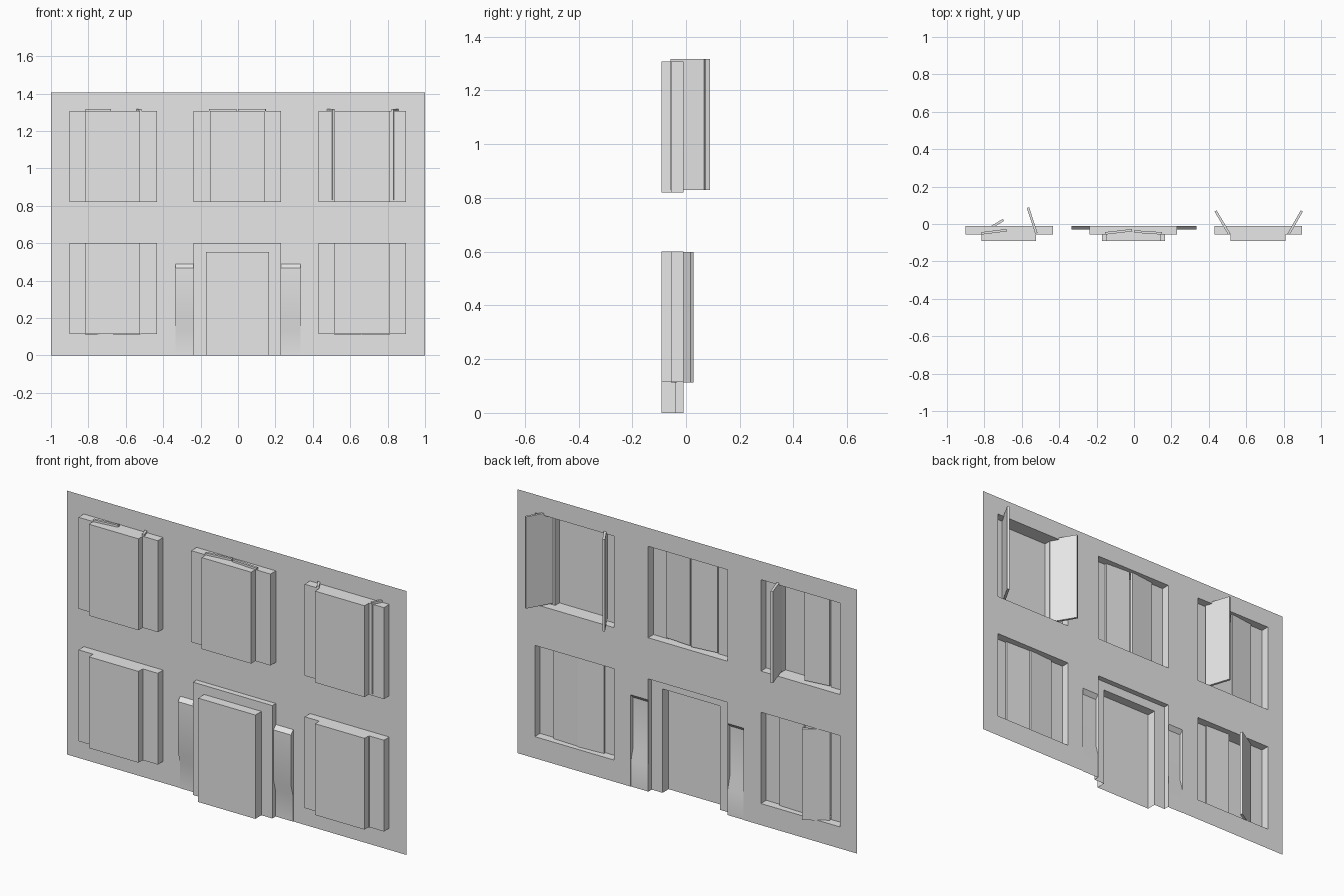
import bpy, bmesh, math
from mathutils import Vector, Matrix

cube = bpy.data.objects.get("Cube")
if cube:
    bpy.data.objects.remove(cube, do_unlink=True)

grey = bpy.data.materials.new("plain_grey")
grey.use_nodes = True
colour = (0.8, 0.8, 0.8, 1)
grey.diffuse_color = colour
grey.node_tree.nodes["Principled BSDF"].inputs["Base Color"].default_value = colour

WALL, STEP, OUTER = -0.01, -0.055, -0.091   # depths of wall, jamb step and pane
UPPER, LOWER = (0.82, 1.307), (0.115, 0.601)
WINDOW_X = {"right": -0.901, "centre": -0.237, "left": 0.431}
WIDTH = 0.467
DOOR = (-0.237, 0.23, 0.0, 0.601)
COLUMN_TOP = 0.489


def finish(name, bm, normals=True):
    if normals:
        bmesh.ops.recalc_face_normals(bm, faces=bm.faces)
    mesh = bpy.data.meshes.new(name)
    bm.to_mesh(mesh)
    bm.free()
    mesh.materials.append(grey)
    ob = bpy.data.objects.new(name, mesh)
    bpy.context.collection.objects.link(ob)
    return ob


def loft(bm, rows):
    """Bridge consecutive rows of points with quads; return the vertex rows."""
    rows = [[bm.verts.new(p) for p in row] for row in rows]
    for a, b in zip(rows, rows[1:]):
        for i in range(len(a) - 1):
            bm.faces.new((a[i], a[i + 1], b[i + 1], b[i]))
    return rows


def wall(holes):
    """Flat sheet with rectangular openings."""
    xs = sorted({-1.0, 1.0} | {x for h in holes for x in h[:2]})
    zs = sorted({0.0, 1.405} | {z for h in holes for z in h[2:]})
    bm = bmesh.new()
    grid = [[bm.verts.new((x, WALL, z)) for x in xs] for z in zs]
    for j in range(len(zs) - 1):
        for i in range(len(xs) - 1):
            cx, cz = (xs[i] + xs[i + 1]) / 2, (zs[j] + zs[j + 1]) / 2
            if not any(a < cx < b and c < cz < d for a, b, c, d in holes):
                bm.faces.new((grid[j][i], grid[j][i + 1], grid[j + 1][i + 1], grid[j + 1][i]))
    bmesh.ops.delete(bm, geom=[v for v in bm.verts if not v.link_faces], context='VERTS')
    finish("wall", bm, False)


def window(name, x0, z0, z1):
    """Stepped bay, open towards the back."""
    x1, a, b = x0 + WIDTH, x0 + 0.086, x0 + 0.378
    plan = [(x0, WALL), (x0, STEP), (a, STEP), (a, OUTER),
            (b, OUTER), (b, STEP), (x1, STEP), (x1, WALL)]
    bm = bmesh.new()
    for row in loft(bm, [[(x, y, z) for x, y in plan] for z in (z0, z1)]):
        bm.faces.new(row)
    finish(name, bm)


def door():
    x0, x1, z0, z1 = DOOR

    def arch(a, b, top, y):
        return [(a, y, z0), (a, y, top), (b, y, top), (b, y, z0)]
    bm = bmesh.new()
    rows = loft(bm, [arch(x0, x1, z1, WALL), arch(x0, x1, z1, -0.04),
                     arch(-0.171, 0.166, 0.553, -0.04), arch(-0.171, 0.166, 0.553, OUTER)])
    bm.faces.new(rows[-1])
    finish("door", bm)


def column(name, x0, x1):
    """Shallow pilaster that fades back into the wall near its foot."""
    side = [(WALL, COLUMN_TOP), (-0.03, 0.468), (-0.03, 0.2), (-0.012, 0.135), (-0.012, 0)]
    bm = bmesh.new()
    rows = loft(bm, [[(x, y, z) for y, z in side] for x in (x0, x1)])
    for row, x in zip(rows, (x0, x1)):
        bm.faces.new(row + [bm.verts.new((x, WALL, 0))])
    ob = finish(name, bm)
    bpy.ops.object.select_all(action='DESELECT')
    ob.select_set(True)
    bpy.context.view_layer.objects.active = ob
    bpy.ops.object.shade_smooth_by_angle(angle=math.radians(30))


def shutter(name, hinge, tip, z0, z1):
    """Thin upright board from its hinge to its free edge."""
    h, t = Vector(hinge), Vector(tip)
    d = t - h
    mid = (h + t) / 2
    place = (Matrix.Translation((mid.x, mid.y, (z0 + z1) / 2))
             @ Matrix.Rotation(math.atan2(d.y, d.x), 4, 'Z')
             @ Matrix.Diagonal((d.length, 0.013, z1 - z0, 1)))
    bm = bmesh.new()
    bmesh.ops.create_cube(bm, size=1, matrix=place)
    finish(name, bm)


# wall with all its openings
columns = {"right_column": (-0.333, DOOR[0]), "left_column": (DOOR[1], 0.333)}
bays = [(f"{level}_{side}_window", x, *span)
        for level, span in (("upper", UPPER), ("lower", LOWER))
        for side, x in WINDOW_X.items() if (level, side) != ("lower", "centre")]
wall([(x, x + WIDTH, z0, z1) for _, x, z0, z1 in bays] + [DOOR]
     + [(a, b, 0.0, COLUMN_TOP) for a, b in columns.values()])

for bay in bays:
    window(*bay)
door()
for name, (a, b) in columns.items():
    column(name, a, b)

# shutters: hinge and free edge in plan, some ajar
HIGH, LOW = (0.83, 1.318), (0.113, 0.599)
boards = [
    ("upper_right", HIGH, (-0.815, -0.05), (-0.68, -0.033), (-0.522, -0.05), (-0.567, 0.088)),
    ("upper_centre", HIGH, (-0.155, -0.05), (-0.01, -0.033), (0.148, -0.05), (0.0, -0.04)),
    ("upper_left", HIGH, (0.51, -0.055), (0.436, 0.07), (0.826, -0.055), (0.897, 0.07)),
    ("lower_right", LOW, (-0.815, -0.05), (-0.698, 0.022), (-0.522, -0.05), (-0.668, -0.045)),
    ("lower_left", LOW, (0.514, -0.05), (0.661, -0.04), (0.812, -0.05), (0.664, -0.045)),
]
for name, span, h1, t1, h2, t2 in boards:
    shutter(name + "_shutter_a", h1, t1, *span)
    shutter(name + "_shutter_b", h2, t2, *span)
